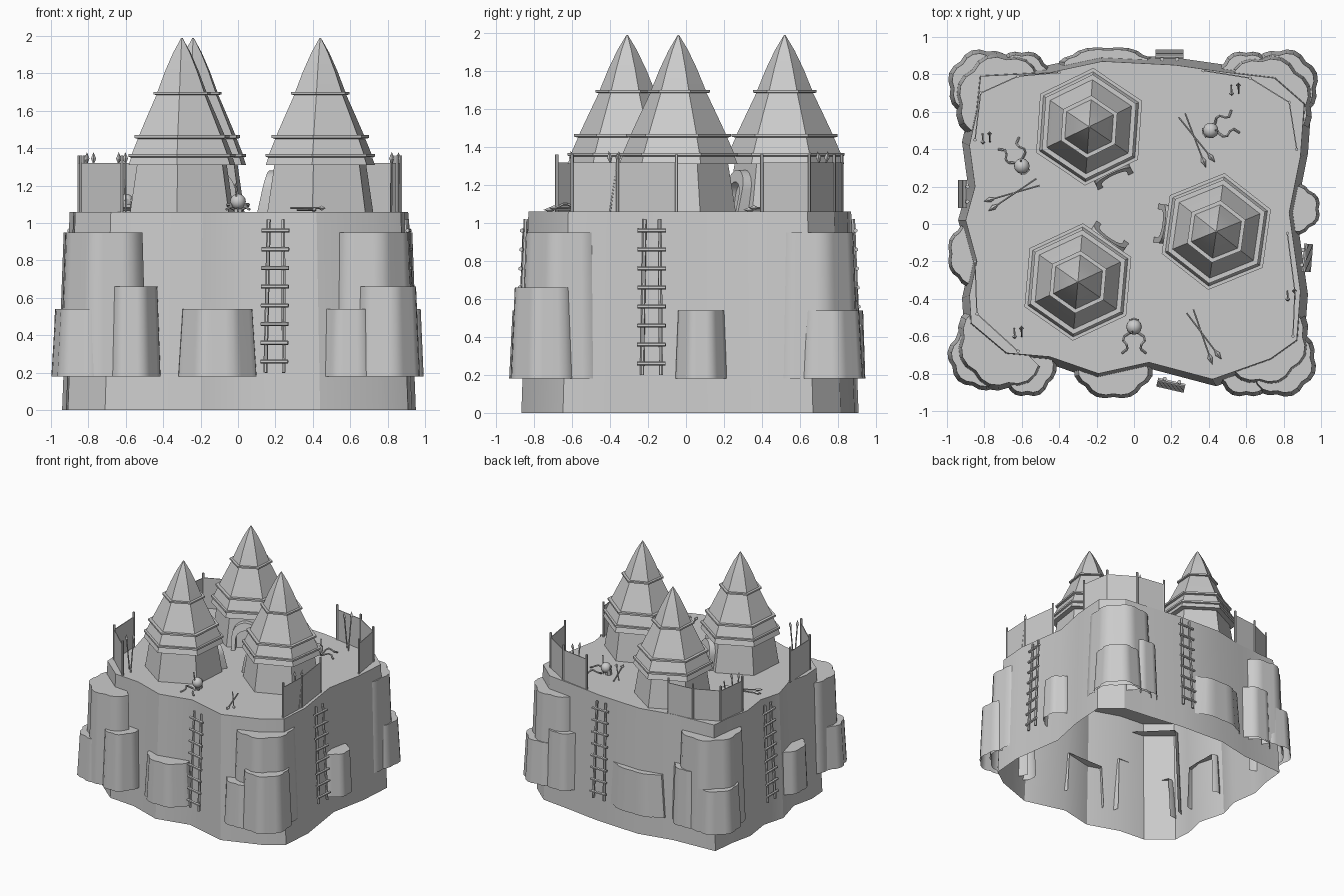
import bpy, bmesh, math
from math import sin, cos, radians, pi
from mathutils import Vector, Matrix

if "Cube" in bpy.data.objects:
    bpy.data.objects.remove(bpy.data.objects["Cube"])

stone = bpy.data.materials.new("stone_grey")
stone.use_nodes = True
grey = (0.6, 0.6, 0.6, 1)
stone.diffuse_color = grey
stone.node_tree.nodes["Principled BSDF"].inputs["Base Color"].default_value = grey

TOP = 1.06
made = []


def finish(name, bm):
    bmesh.ops.recalc_face_normals(bm, faces=bm.faces)
    mesh = bpy.data.meshes.new(name)
    bm.to_mesh(mesh)
    bm.free()
    mesh.materials.append(stone)
    ob = bpy.data.objects.new(name, mesh)
    bpy.context.collection.objects.link(ob)
    made.append(ob)
    return ob


def loft(bm, rings, closed=True, cap=True):
    """Skin a list of point rings and cap the last one."""
    vs = [[bm.verts.new(p) for p in ring] for ring in rings]
    n = len(vs[0])
    for lo, hi in zip(vs, vs[1:]):
        for i in range(n if closed else n - 1):
            j = (i + 1) % n
            bm.faces.new((lo[i], lo[j], hi[j], hi[i]))
    if cap:
        bm.faces.new(vs[-1])


def rod(bm, a, b, r, r2=None, sides=6):
    a, b = Vector(a), Vector(b)
    turn = (b - a).to_track_quat('Z', 'Y').to_matrix().to_4x4()
    bmesh.ops.create_cone(bm, cap_ends=True, segments=sides, radius1=r,
                          radius2=r if r2 is None else r2, depth=(b - a).length,
                          matrix=Matrix.Translation((a + b) / 2) @ turn)


def spear(bm, a, b):
    a, b = Vector(a), Vector(b)
    d = (b - a).normalized()
    rod(bm, a, b, 0.005)
    rod(bm, b - d * 0.01, b + d * 0.015, 0.004, 0.014, 4)
    rod(bm, b + d * 0.015, b + d * 0.05, 0.014, 0.0, 4)


def place(x, y, z, angle):
    return Matrix.Translation((x, y, z)) @ Matrix.Rotation(radians(angle), 4, 'Z')


# Plateau: open-bottomed cliff wall with a flat top
outline = [(-.87, -.53), (-.68, -.69), (-.45, -.71), (-.19, -.80), (.08, -.74),
           (.42, -.83), (.73, -.72), (.87, -.62), (.89, -.36), (.83, .06),
           (.89, .36), (.91, .64), (.75, .78), (.5, .81), (.22, .85), (-.17, .87),
           (-.45, .81), (-.82, .79), (-.84, .6), (-.88, .42), (-.85, .2),
           (-.9, .02), (-.84, -.2), (-.88, -.38)]
bm = bmesh.new()
loft(bm, [[(x * s, y * s, z) for x, y in outline] for s, z in ((1.045, 0), (1, TOP))])
finish("plateau", bm)


# Rock buttresses: scalloped half rounds that taper upward
def rock(name, cx, cy, width, depth, facing, height, lobes=4):
    bm = bmesh.new()
    rings = []
    steps = lobes * 4
    for s, z in ((1, 0.18), (0.89, height)):
        ring = []
        for i in range(steps + 1):
            t = radians(-100 + 200 * i / steps)
            f = s * (0.91 + 0.09 * abs(sin(pi * lobes * i / steps)))
            p = Vector((cos(t) * depth * f, sin(t) * width * f, z))
            ring.append(place(cx, cy, 0, facing) @ p)
        rings.append(ring)
    loft(bm, rings, closed=False)
    finish(name, bm)


TALL, MID, LOW = 0.95, 0.66, 0.54
for name, cx, cy, width, depth, facing, height in (
        ("front_right_tall_rock", -.69, -.63, .27, .27, 225, TALL),
        ("front_right_low_rock", -.80, -.70, .19, .20, 200, LOW),
        ("front_right_mid_rock", -.57, -.74, .16, .19, 270, MID),
        ("front_left_tall_rock", .69, -.62, .26, .26, 315, TALL),
        ("front_left_low_rock", .60, -.75, .18, .18, 270, LOW),
        ("front_left_mid_rock", .78, -.73, .20, .20, 315, MID),
        ("back_left_tall_rock", .70, .65, .27, .27, 45, TALL),
        ("back_left_low_rock", .79, .74, .20, .20, 45, LOW),
        ("back_left_mid_rock", .60, .76, .17, .17, 90, MID),
        ("back_right_tall_rock", -.70, .66, .27, .27, 135, TALL),
        ("back_right_low_rock", -.80, .74, .20, .20, 135, LOW),
        ("back_right_mid_rock", -.60, .76, .17, .17, 90, MID),
        ("front_rock", -.11, -.77, .215, .17, 270, LOW),
        ("back_rock", -.14, .84, .27, .11, 90, LOW),
        ("left_rock", .85, .08, .14, .15, 0, LOW),
        ("right_rock", -.86, -.16, .18, .14, 180, LOW)):
    rock(name, cx, cy, width, depth, facing, height)


# Ladders: two leaning rails with overhanging rungs
def ladder(name, x, y, facing):
    bm = bmesh.new()
    for side in (-1, 1):
        rod(bm, (.02, side * .05, .2), (-.015, side * .04, 1.02), .011)
    for i in range(8):
        z = .26 + i * .1
        px = .03 - .035 * (z - .2) / .82
        rod(bm, (px, -.075, z), (px, .075, z), .011)
    bm.transform(place(x, y, 0, facing))
    finish(name, bm)


for name, x, y, facing in (("front_ladder", .2, -.85, 257), ("left_ladder", .915, -.18, -5),
                           ("back_ladder", .19, .895, 90), ("right_ladder", -.905, .16, 180)):
    ladder(name, x, y, facing)

# Towers: six-sided bodies under stepped, bell-shaped roofs
profile = [(.305, TOP), (.265, 1.31), (.315, 1.31), (.3, 1.35), (.315, 1.355), (.315, 1.37),
           (.295, 1.37), (.26, 1.45), (.28, 1.455), (.28, 1.47), (.252, 1.47),
           (.205, 1.57), (.15, 1.685), (.168, 1.687), (.168, 1.7), (.145, 1.7),
           (.1, 1.81), (.052, 1.91), (.004, 1.99)]


def tower(name, x, y, corner, door):
    bm = bmesh.new()
    loft(bm, [[(r * cos(radians(60 * k)), r * sin(radians(60 * k)), z) for k in range(6)]
              for r, z in profile])
    bm.transform(place(x, y, 0, corner))
    finish(name, bm)

    # Leaning arched door surround
    bm = bmesh.new()
    arch = [(1, 0)] + [(cos(pi * i / 10), 1.1 + sin(pi * i / 10)) for i in range(11)] + [(-1, 0)]
    sections = []
    for u, v in arch:
        ring = []
        for k, depth in ((.105, .07), (.105, 0), (.075, 0), (.075, .07)):
            z = v * k
            ring.append((.255 + depth - z * .22, u * k, TOP + z))
        sections.append(ring)
    loft(bm, sections)
    bm.transform(place(x, y, 0, door))
    finish(name + "_door_frame", bm)


tower("back_tower", -.24, .52, 86, -64)
tower("left_tower", .44, -.04, 82, 172)
tower("front_tower", -.30, -.31, 85, 55)

# Palisades: thin panels between posts at each corner
fences = {
    "front_right": [(-.85, -.2), (-.84, -.48), (-.62, -.68)],
    "front_left": [(.82, -.05), (.86, -.36), (.85, -.6)],
    "back_left": [(.37, .82), (.62, .78), (.83, .65), (.87, .4)],
    "back_right": [(-.85, .45), (-.82, .7), (-.62, .79), (-.4, .81)]}
for corner, pts in fences.items():
    bm = bmesh.new()
    for a, b in zip(pts, pts[1:]):
        a, b = Vector(a), Vector(b)
        side = (b - a).orthogonal().normalized() * .003
        base = [a + side, b + side, b - side, a - side]
        loft(bm, [[(p.x, p.y, z) for p in base] for z in (TOP, 1.32)])
    for x, y in pts:
        rod(bm, (x, y, TOP), (x, y, 1.36), .009)
    finish(corner + "_palisade", bm)

# Upright spears near the palisades
bm = bmesh.new()
for x, y in ((-.62, -.58), (.84, -.38), (.54, .72), (-.79, .46)):
    for d in (-.02, .02):
        spear(bm, (x + d, y - d, TOP), (x + d * .9, y + d, 1.33))
finish("standing_spears", bm)

# Crossed spears lying on the ground
bm = bmesh.new()
for x, y, angle in ((.32, .47, -60), (-.63, .17, 205), (.36, -.58, -62)):
    for swing, z in ((-9, 1.07), (9, 1.08)):
        d = Vector((cos(radians(angle + swing)), sin(radians(angle + swing)), 0)) * .13
        c = Vector((x, y, z))
        spear(bm, c - d, c + d)
finish("crossed_spears", bm)


# Skulls with curling bones behind them
def skull(name, x, y, facing):
    bm = bmesh.new()
    bmesh.ops.create_uvsphere(bm, u_segments=12, v_segments=8, radius=.042,
                              matrix=Matrix.Translation((0, 0, .055)))
    rod(bm, (.02, 0, .0), (.02, 0, .04), .026, .03, 8)
    for side in (-1, 1):
        rod(bm, (.034, side * .016, .06), (.041, side * .016, .06), .011, sides=8)
        path = [(-.03 - .11 * t, side * (.02 + .05 * t + .025 * sin(6 * t)), .012 + .03 * sin(pi * t))
                for t in (0, .2, .4, .6, .8, 1)]
        for a, b in zip(path, path[1:]):
            rod(bm, a, b, .007)
    rod(bm, (-.02, 0, 0), (-.03, .015, .15), .005)
    bm.transform(place(x, y, TOP, facing))
    finish(name, bm)


skull("back_left_skull", .41, .5, 200)
skull("back_right_skull", -.6, .31, -60)
skull("front_skull", 0, -.55, 90)

# Smooth the gentle curves, keep the edges sharp
bpy.ops.object.select_all(action='DESELECT')
for ob in made:
    ob.select_set(True)
bpy.context.view_layer.objects.active = made[0]
bpy.ops.object.shade_smooth_by_angle(angle=radians(30))
